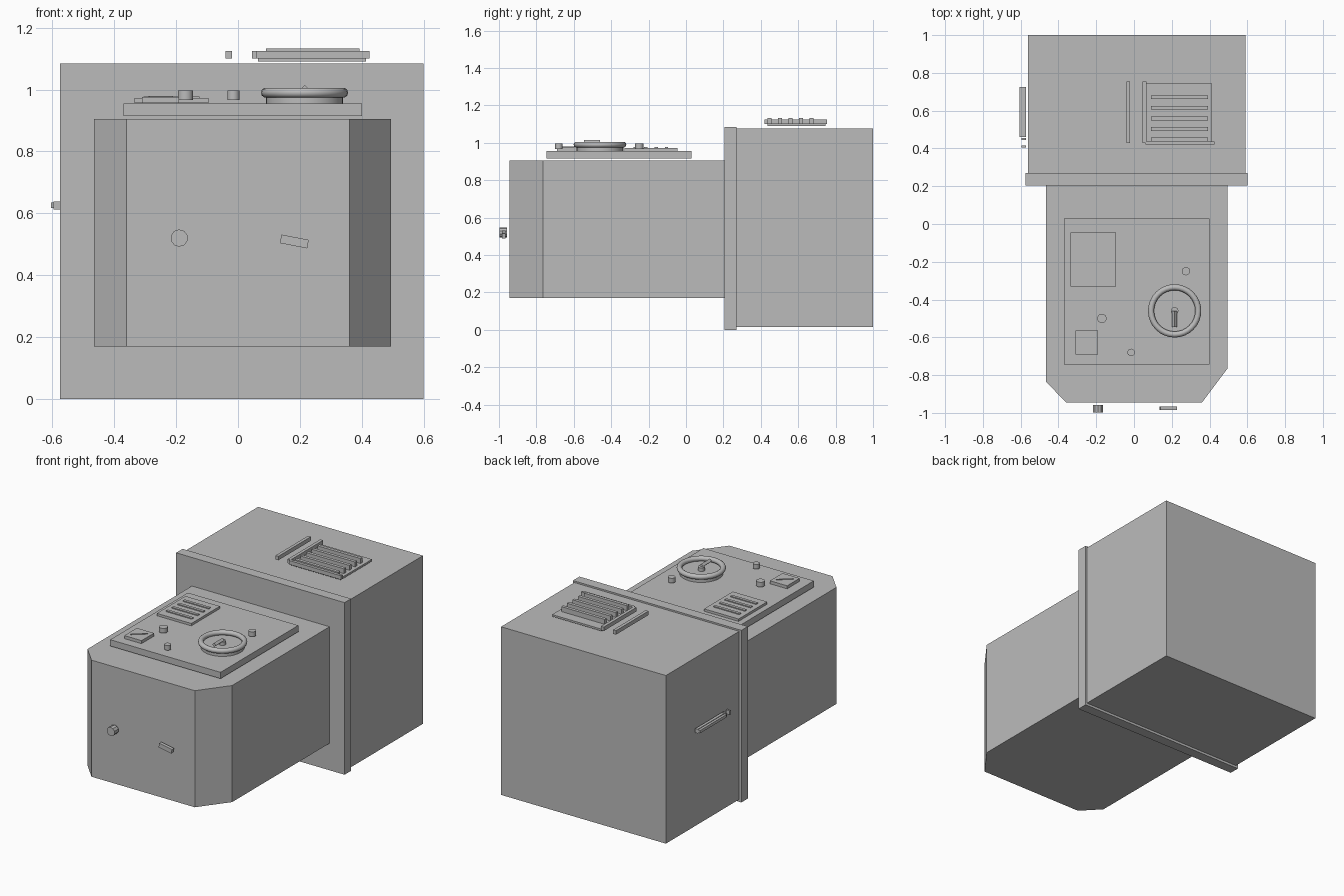
import bpy, bmesh, math
from mathutils import Matrix

if "Cube" in bpy.data.objects:
    bpy.data.objects.remove(bpy.data.objects["Cube"], do_unlink=True)

GREY = (0.5, 0.5, 0.5, 1.0)
grey = bpy.data.materials.new("plain_grey")
grey.use_nodes = True
grey.diffuse_color = GREY
grey.node_tree.nodes["Principled BSDF"].inputs["Base Color"].default_value = GREY


def finish(name, bm):
    bmesh.ops.recalc_face_normals(bm, faces=bm.faces[:])
    mesh = bpy.data.meshes.new(name)
    bm.to_mesh(mesh)
    bm.free()
    mesh.materials.append(grey)
    obj = bpy.data.objects.new(name, mesh)
    bpy.context.collection.objects.link(obj)
    return obj


def box(name, x, y, z, tilt=None):
    """Box between (low, high) pairs; tilt is an optional (angle, axis)."""
    bm = bmesh.new()
    size = [b - a for a, b in (x, y, z)]
    mid = [(a + b) / 2 for a, b in (x, y, z)]
    turn = Matrix.Rotation(math.radians(tilt[0]), 4, tilt[1]) if tilt else Matrix()
    bmesh.ops.create_cube(bm, size=1, matrix=Matrix.Translation(mid) @ turn @ Matrix.Diagonal((*size, 1)))
    return finish(name, bm)


def prism(name, outline, z):
    """Outline in plan, extruded upward."""
    bm = bmesh.new()
    face = bm.faces.new([bm.verts.new((px, py, z[0])) for px, py in outline])
    top = bmesh.ops.extrude_face_region(bm, geom=[face])["geom"]
    bmesh.ops.translate(bm, vec=(0, 0, z[1] - z[0]),
                        verts=[v for v in top if isinstance(v, bmesh.types.BMVert)])
    return finish(name, bm)


def disc(name, centre, radius, depth, sides=10, axis=None):
    bm = bmesh.new()
    turn = Matrix.Rotation(math.pi / 2, 4, axis) if axis else Matrix()
    bmesh.ops.create_cone(bm, cap_ends=True, segments=sides, radius1=radius, radius2=radius,
                          depth=depth, matrix=Matrix.Translation(centre) @ turn)
    return finish(name, bm)


def smooth(obj):
    bpy.ops.object.select_all(action="DESELECT")
    obj.select_set(True)
    bpy.context.view_layer.objects.active = obj
    bpy.ops.object.shade_smooth_by_angle(angle=math.radians(40))


# Main housings
box("rear_housing", (-0.56, 0.59), (0.26, 1.0), (0.015, 1.075))
box("flange", (-0.575, 0.60), (0.205, 0.27), (0, 1.085))
prism("front_housing", [(-0.465, 0.21), (-0.465, -0.835), (-0.36, -0.945),
                        (0.36, -0.945), (0.495, -0.765), (0.495, 0.21)], (0.17, 0.905))
box("control_panel", (-0.37, 0.40), (-0.745, 0.03), (0.915, 0.955))

# Round dial: base, rim, hub and pointer
DX, DY = 0.215, -0.46
smooth(disc("dial_base", (DX, DY, 0.965), 0.125, 0.02, 32))
bpy.ops.mesh.primitive_torus_add(location=(DX, DY, 0.99), major_radius=0.125, minor_radius=0.016,
                                 major_segments=32, minor_segments=10)
rim = bpy.context.object
rim.name = "dial_rim"
rim.data.materials.append(grey)
smooth(rim)
smooth(disc("dial_hub", (DX, DY, 0.985), 0.02, 0.025, 16))
box("dial_pointer", (DX - 0.009, DX + 0.009), (-0.545, DY), (0.993, 1.011), (45, "Y"))

# Panel knobs
for i, (x, y, r) in enumerate([(0.275, -0.25, 0.022), (-0.17, -0.50, 0.025), (-0.015, -0.68, 0.02)]):
    smooth(disc(f"panel_knob_{i + 1}", (x, y, 0.982), r, 0.03, 14))

# Panel vent with raised ribs
box("panel_vent", (-0.335, -0.095), (-0.33, -0.045), (0.957, 0.972))
for i in range(4):
    y = -0.272 + i * 0.056
    box(f"vent_rib_{i + 1}", (-0.305, -0.125), (y - 0.009, y + 0.009), (0.972, 0.978))

# Small square meter
box("meter", (-0.31, -0.19), (-0.69, -0.565), (0.957, 0.976))
box("meter_needle", (-0.30, -0.20), (-0.630, -0.625), (0.976, 0.980), (40, "Z"))

# Front face knob and latch
disc("front_knob", (-0.19, -0.978, 0.52), 0.028, 0.04, 10, "X")
box("front_latch", (0.137, 0.227), (-0.985, -0.965), (0.495, 0.523), (11, "Y"))

# Roof grille
box("grille_plate", (0.065, 0.413), (0.435, 0.745), (1.09, 1.102))
box("grille_side_bar", (0.045, 0.065), (0.43, 0.755), (1.10, 1.125))
box("grille_front_bar", (0.06, 0.425), (0.42, 0.437), (1.10, 1.125))
box("roof_bar", (-0.04, -0.02), (0.43, 0.755), (1.10, 1.125))
for i in range(5):
    y = 0.447 + i * 0.056
    box(f"grille_slat_{i + 1}", (0.09, 0.393), (y - 0.01, y + 0.01), (1.10, 1.133))

# Side handle with a row of small teeth
box("side_handle_base", (-0.59, -0.572), (0.46, 0.725), (0.613, 0.639))
box("side_handle_grip", (-0.605, -0.588), (0.46, 0.725), (0.617, 0.635))
for i, y in enumerate((0.41, 0.45)):
    box(f"side_tooth_{i + 1}", (-0.596, -0.572), (y - 0.006, y + 0.006), (0.613, 0.639))
